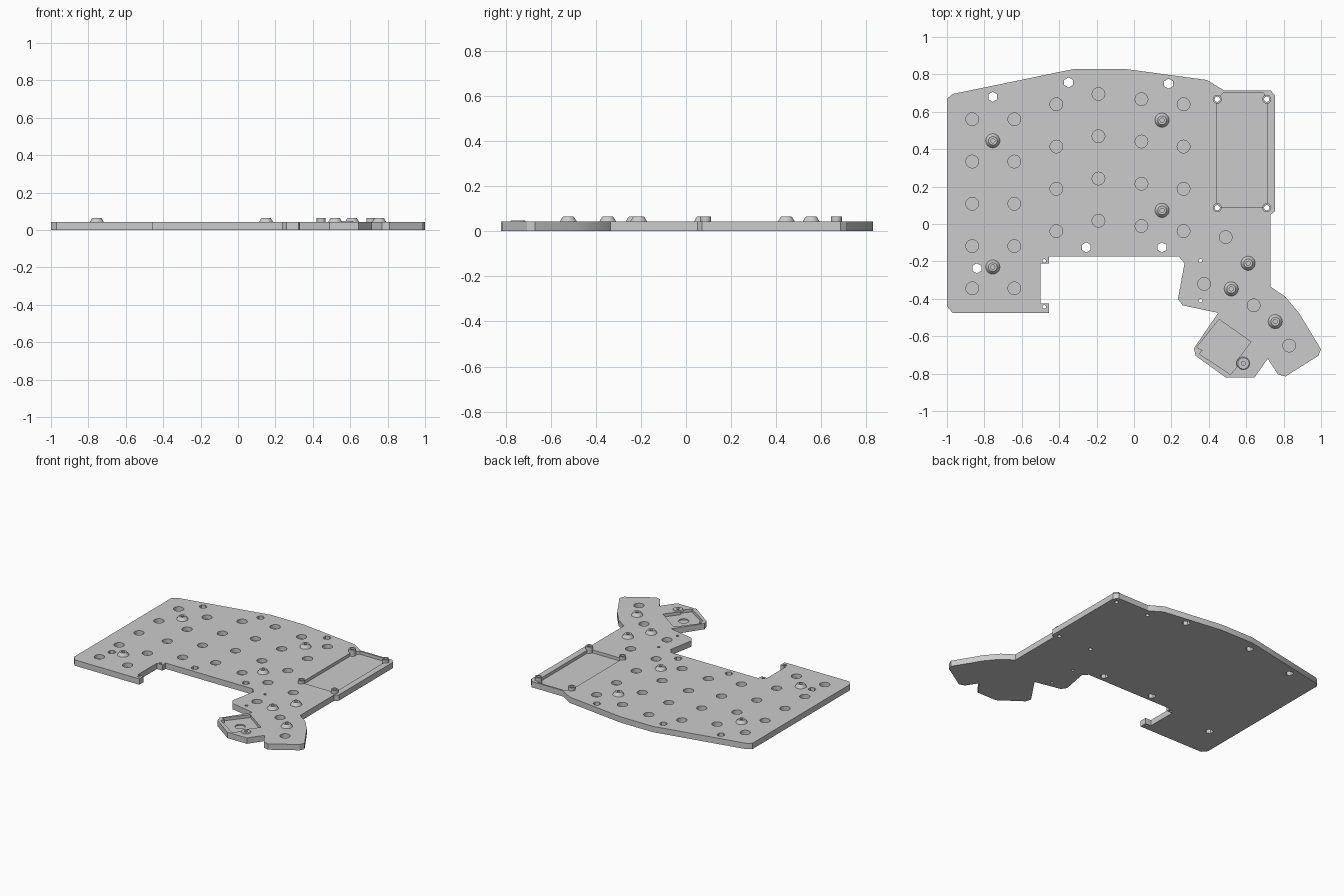
import bpy, bmesh, math

if "Cube" in bpy.data.objects:
    bpy.data.objects.remove(bpy.data.objects["Cube"], do_unlink=True)

TOP, POST_TOP = 0.042, 0.065
RECESS, POCKET = 0.02, 0.012

grey = bpy.data.materials.new("plain grey")
grey.use_nodes = True
grey.diffuse_color = (0.6, 0.6, 0.6, 1)
grey.node_tree.nodes["Principled BSDF"].inputs["Base Color"].default_value = (0.6, 0.6, 0.6, 1)


def make_object(name, bm):
    bmesh.ops.recalc_face_normals(bm, faces=bm.faces)
    mesh = bpy.data.meshes.new(name)
    bm.to_mesh(mesh)
    bm.free()
    mesh.materials.append(grey)
    obj = bpy.data.objects.new(name, mesh)
    bpy.context.collection.objects.link(obj)
    return obj


def add_prism(bm, points, low, high):
    face = bm.faces.new([bm.verts.new((x, y, low)) for x, y in points])
    out = bmesh.ops.extrude_face_region(bm, geom=[face])
    top = [v for v in out["geom"] if isinstance(v, bmesh.types.BMVert)]
    bmesh.ops.translate(bm, verts=top, vec=(0, 0, high - low))


def ring(center, radius, sides, turn=0.0):
    return [(center[0] + radius * math.cos(math.tau * i / sides + turn),
             center[1] + radius * math.sin(math.tau * i / sides + turn)) for i in range(sides)]


def cut(target, prisms):
    """Subtract a group of separate prisms from the target."""
    bm = bmesh.new()
    for points, low in prisms:
        add_prism(bm, points, low, 0.1)
    cutter = make_object("cutter", bm)
    cutter.hide_render = True
    mod = target.modifiers.new("cut", "BOOLEAN")
    mod.operation, mod.solver, mod.object = "DIFFERENCE", "EXACT", cutter
    bpy.context.view_layer.objects.active = target
    bpy.ops.object.modifier_apply(modifier=mod.name)
    bpy.data.objects.remove(cutter, do_unlink=True)


def lathe(name, center, profile, sides=24):
    """Turn a closed (radius, height) profile around a vertical axis."""
    bm = bmesh.new()
    loops = [[bm.verts.new((x, y, z)) for x, y in ring(center, r, sides)] for r, z in profile]
    for a, b in zip(loops, loops[1:] + loops[:1]):
        for i in range(sides):
            j = (i + 1) % sides
            bm.faces.new((a[i], a[j], b[j], b[i]))
    return make_object(name, bm)


# Plate outline, clockwise from the back left corner
outline = [(-1, .67), (-.97, .695), (-.315, .83), (-.055, .83), (.39, .77), (.48, .715),
           (.73, .715), (.755, .685), (.755, .07), (.73, .05), (.73, -.335), (.81, -.39),
           (.885, -.48), (1, -.67), (.985, -.705), (.81, -.815), (.77, -.805), (.715, -.72),
           (.645, -.82), (.49, -.82), (.33, -.705), (.32, -.665), (.45, -.475), (.26, -.435),
           (.235, -.4), (.27, -.21), (.24, -.175), (-.455, -.175), (-.455, -.21), (-.5, -.21),
           (-.5, -.425), (-.455, -.425), (-.455, -.475), (-.97, -.475), (-1, -.44)]
bm = bmesh.new()
add_prism(bm, outline, 0, TOP)
plate = make_object("base_plate", bm)

# Shallow recesses for the battery and the angled module
battery = [(.445, .087), (.71, .087), (.71, .67), (.69, .703), (.48, .703), (.445, .67)]
module = [(.455, -.51), (.625, -.63), (.55, -.73), (.565, -.745), (.515, -.805),
          (.495, -.79), (.35, -.695), (.365, -.675), (.335, -.66)]
cut(plate, [(battery, RECESS), (module, RECESS)])

# Round blind pockets, one per key
columns = {-.865: (.56, 5), -.64: (.56, 5), -.415: (.64, 4), -.19: (.695, 4),
           .04: (.667, 4), .265: (.64, 4)}
keys = [(x, y - .226 * i) for x, (y, n) in columns.items() for i in range(n)]
keys += [(.49, -.07), (.375, -.32), (.64, -.435), (.83, -.65), (.48, -.66)]

# Hexagonal and small round through holes
hexes = [(-.755, .68), (-.35, .757), (.185, .75), (-.255, -.125), (.15, -.125), (-.84, -.237)]
pins = [(.355, -.197), (.355, -.41), (-.48, -.197), (-.48, -.443)]
battery_posts = [(x, y) for x in (.445, .71) for y in (.087, .667)]
cut(plate, [(ring(c, .034, 24), POCKET) for c in keys]
    + [(ring(c, .027, 6, math.pi / 6), -.05) for c in hexes]
    + [(ring(c, .01, 12), -.05) for c in pins]
    + [(ring(c, .014, 24), -.05) for c in battery_posts])

# Straight hollow posts at the battery corners
for i, c in enumerate(battery_posts):
    lathe(f"battery_post_{i + 1}", c,
          [(.024, RECESS), (.024, POST_TOP), (.014, POST_TOP), (.014, RECESS)])

# Tapered screw bosses with blind holes
bosses = [(-.755, .445), (-.755, -.23), (.15, .555), (.15, .073),
          (.61, -.21), (.52, -.347), (.755, -.522)]
cut(plate, [(ring(c, .011, 24), POCKET) for c in bosses + [(.585, -.745)]])
for i, c in enumerate(bosses):
    lathe(f"screw_boss_{i + 1}", c,
          [(.038, TOP), (.026, POST_TOP - .003), (.023, POST_TOP), (.011, POST_TOP), (.011, TOP)])
lathe("low_boss", (.585, -.745), [(.038, TOP - .005), (.03, TOP + .005), (.011, TOP + .005), (.011, TOP - .005)])

for obj in bpy.context.scene.objects:
    obj.select_set(obj.type == "MESH")
bpy.context.view_layer.objects.active = plate
bpy.ops.object.shade_smooth_by_angle(angle=math.radians(30))
